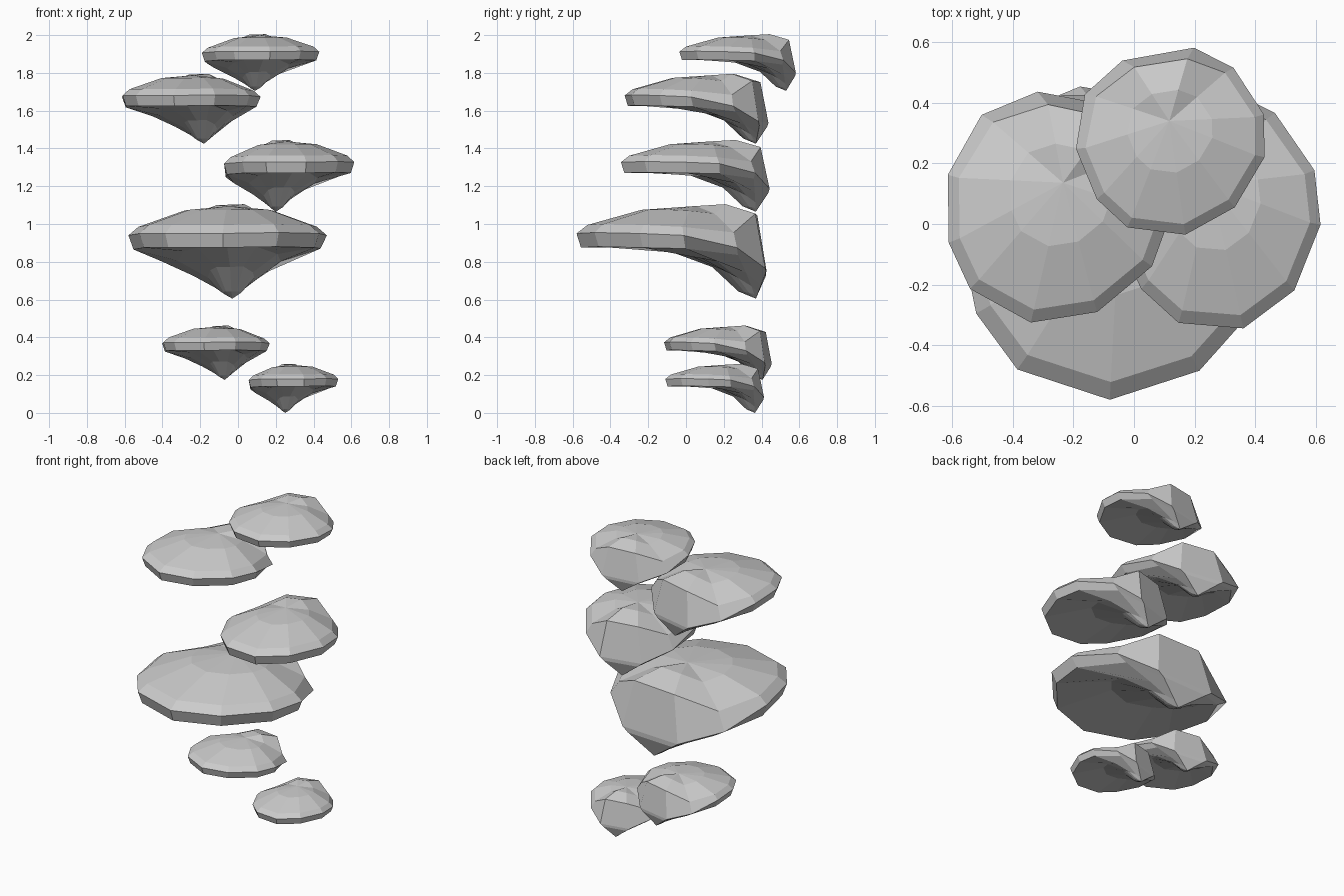
import bpy, bmesh
from math import radians

if "Cube" in bpy.data.objects:
    bpy.data.objects.remove(bpy.data.objects["Cube"])

# Outer rim of one bracket mushroom; the origin is the root tip, front is -y
RIM = [(0, -.951, .345), (.29, -.84, .35), (.49, -.59, .345), (.52, -.357, .335),
       (.39, -.08, .27), (.19, .06, .16), (-.21, .045, .15), (-.44, -.11, .24),
       (-.53, -.40, .335), (-.455, -.69, .345), (-.31, -.867, .345)]
# Rear lip of the cap top (indices 4-7), which sits high above the sunken rear rim
LIP = {4: (.34, -.10, .35), 5: (.145, .005, .45), 6: (-.15, .0, .44), 7: (-.38, -.13, .35)}
PEAK = (0, -.32, .49)


def lerp(a, b, t):
    return a + (b - a) * t


def cap_rings():
    """Rings from the top of the cap down to the root."""
    bevel = []
    for i, (x, y, z) in enumerate(RIM):
        bevel.append(LIP.get(i, (x * .9, lerp(-.42, y, .89), z + .045)))
    inner = [(lerp(PEAK[0], x, .5), lerp(PEAK[1], y, .5), lerp(PEAK[2], z, .5) + .03)
             for x, y, z in bevel]
    lower = []
    for x, y, z in RIM:
        w = min(1, max(0, -y / .4))
        lower.append((x * lerp(.8, .95, w), y * .975, z - lerp(.03, .075, w)))
    rings = [inner, bevel, RIM, lower]
    # underside: flat towards the front, straight cone towards the rear
    for t, f in ((.55, 1.0), (.25, .62), (.1, .14)):
        ring = []
        for x, y, z in lower:
            w = min(1, max(0, -y / .8))
            ring.append((x * t, y * t, z * lerp(t, f, w)))
        rings.append(ring)
    return rings


def bracket_mesh():
    bm = bmesh.new()
    rings = [[bm.verts.new(p) for p in r] for r in cap_rings()]
    top, tip = bm.verts.new(PEAK), bm.verts.new((0, 0, 0))
    n = len(RIM)
    for i in range(n):
        j = (i + 1) % n
        bm.faces.new((top, rings[0][i], rings[0][j]))
        bm.faces.new((tip, rings[-1][j], rings[-1][i]))
        for a, b in zip(rings, rings[1:]):
            bm.faces.new((a[i], b[i], b[j], a[j]))
    bmesh.ops.recalc_face_normals(bm, faces=bm.faces)
    me = bpy.data.meshes.new("bracket_mushroom")
    bm.to_mesh(me)
    bm.free()
    return me


# Six copies: root tip position, width, depth and height scale, turn
mesh = bracket_mesh()
for name, loc, scale, turn in (
        ("mushroom_bottom", (.25, .365, 0), (.455, .51, .52), 12),
        ("mushroom_low", (-.07, .405, .175), (.55, .56, .575), -12),
        ("mushroom_large", (-.03, .37, .605), (1, 1, 1), -3),
        ("mushroom_right", (.20, .37, 1.065), (.66, .77, .76), 12.7),
        ("mushroom_left", (-.18, .37, 1.425), (.71, .75, .74), -13),
        ("mushroom_top", (.09, .53, 1.705), (.60, .60, .60), 8)):
    ob = bpy.data.objects.new(name, mesh)
    ob.location, ob.scale = loc, scale
    ob.rotation_euler.z = radians(turn)
    bpy.context.collection.objects.link(ob)
